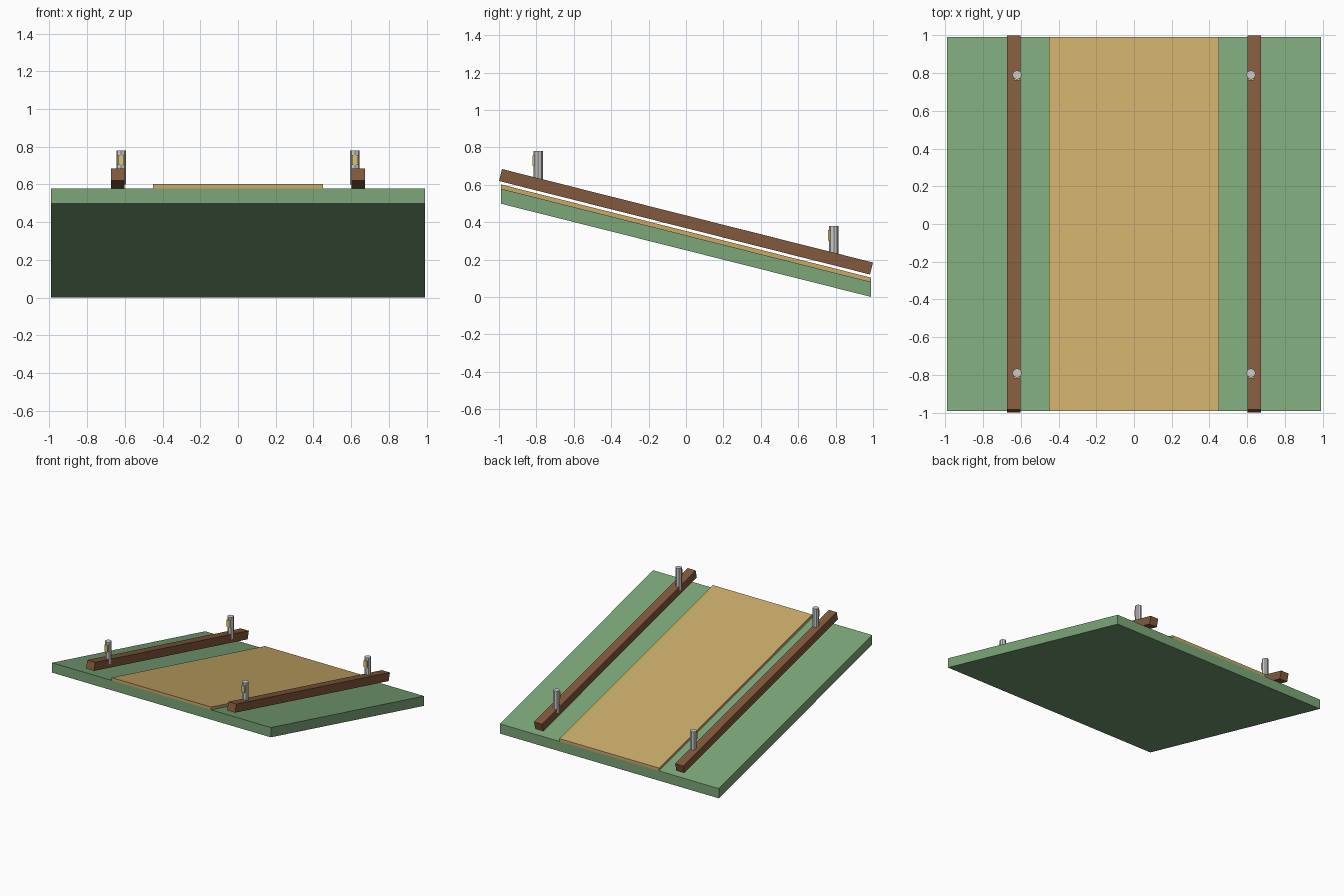
import bpy, bmesh, math
from mathutils import Matrix

if "Cube" in bpy.data.objects:
    bpy.data.objects.remove(bpy.data.objects["Cube"])

SLOPE = 0.5 / 1.985
ANGLE = -math.atan(SLOPE)


def material(name, rgb):
    m = bpy.data.materials.new(name)
    m.diffuse_color = (*rgb, 1)
    m.use_nodes = True
    m.node_tree.nodes["Principled BSDF"].inputs["Base Color"].default_value = m.diffuse_color
    return m


grass = material("grass", (0.20, 0.38, 0.19))
dirt = material("dirt", (0.58, 0.40, 0.14))
wood = material("wood", (0.22, 0.10, 0.045))
metal = material("metal", (0.62, 0.62, 0.60))
amber = material("amber", (0.70, 0.55, 0.18))


def finish(name, bm, mat):
    me = bpy.data.meshes.new(name)
    bm.to_mesh(me)
    bm.free()
    me.materials.append(mat)
    ob = bpy.data.objects.new(name, me)
    bpy.context.collection.objects.link(ob)
    return ob


def box(name, size, loc, mat, shear=0, tilt=0):
    bm = bmesh.new()
    bmesh.ops.create_cube(bm, size=1)
    bm.transform(Matrix.Diagonal((*size, 1)))
    for v in bm.verts:
        v.co.z -= v.co.y * shear
    bm.transform(Matrix.Translation(loc) @ Matrix.Rotation(tilt, 4, 'X'))
    return finish(name, bm, mat)


def cylinder(name, radius, height, loc, mat, sides=8):
    bm = bmesh.new()
    bmesh.ops.create_cone(bm, cap_ends=True, segments=sides, radius1=radius,
                          radius2=radius, depth=height)
    bm.transform(Matrix.Translation(loc))
    return finish(name, bm, mat)


# sloping ground slab with vertical ends, and the path laid on it
box("ground_slab", (1.98, 1.98, 0.08), (0, 0, 0.29), grass, shear=SLOPE)
box("path", (0.90, 1.98, 0.024), (0, 0, 0.341), dirt, shear=SLOPE)

# side rails, each with two marker posts and front reflectors
for side, label in ((-1, "left"), (1, "right")):
    box(f"{label}_rail", (0.072, 2.046, 0.066), (side * 0.638, 0, 0.4025),
        wood, tilt=ANGLE)
    for y, top, end in ((-0.79, 0.78, "front"), (0.79, 0.38, "back")):
        x = side * 0.62
        cylinder(f"{label}_{end}_post", 0.025, 0.18, (x, y, top - 0.09), metal)
        box(f"{label}_{end}_reflector", (0.03, 0.016, 0.055),
            (x, y - 0.022, top - 0.05), amber)
